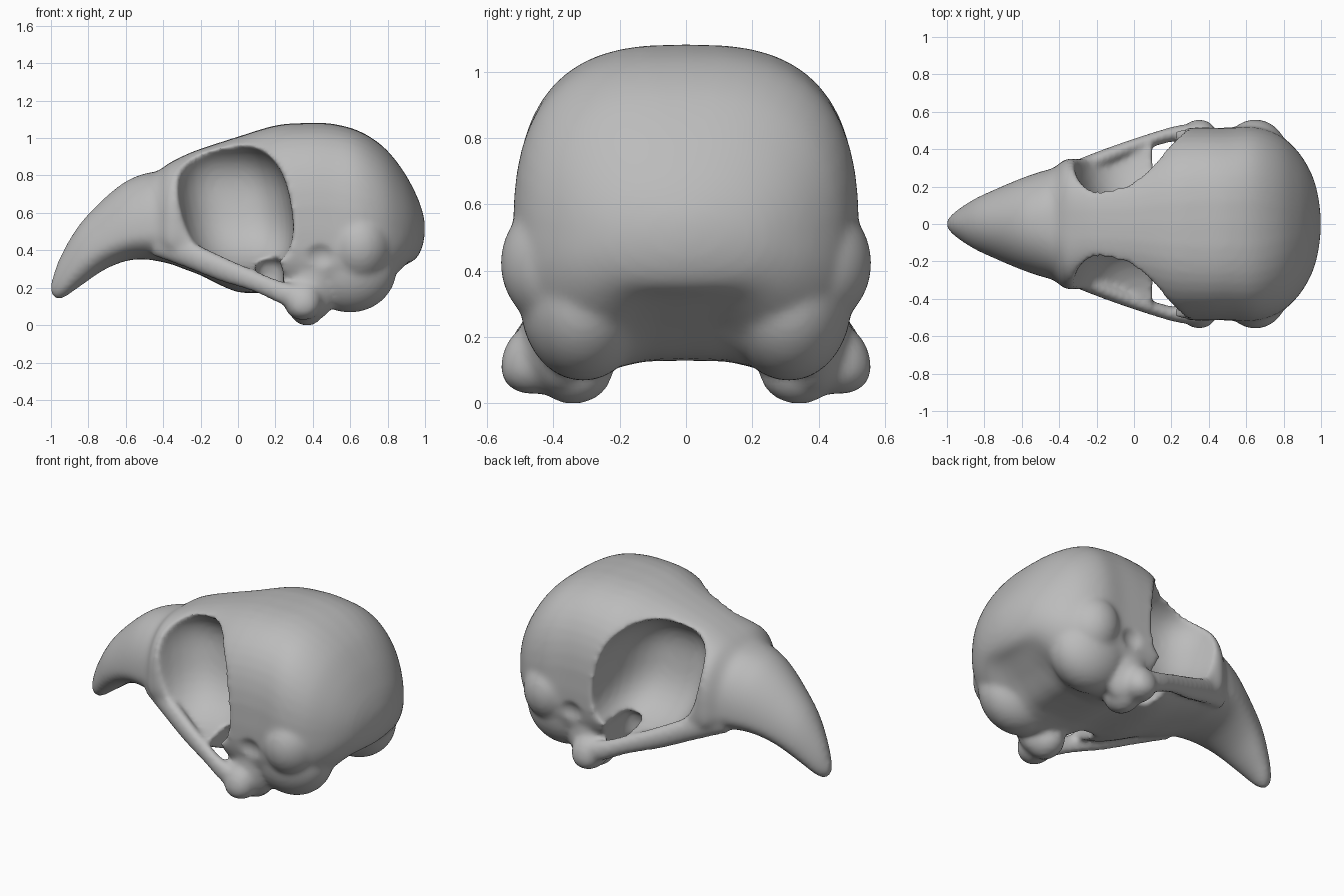
import bpy, bmesh, math
from mathutils import Vector

if "Cube" in bpy.data.objects:
    bpy.data.objects.remove(bpy.data.objects["Cube"], do_unlink=True)


def finish(bm, name):
    bmesh.ops.recalc_face_normals(bm, faces=bm.faces[:])
    mesh = bpy.data.meshes.new(name)
    bm.to_mesh(mesh)
    bm.free()
    ob = bpy.data.objects.new(name, mesh)
    bpy.context.collection.objects.link(ob)
    return ob


def spline(points, steps=5):
    """Smooth samples through tuples of any length."""
    out = []
    last = len(points) - 1
    for i in range(last):
        ring = zip(points[max(i - 1, 0)], points[i], points[i + 1], points[min(i + 2, last)])
        ring = list(ring)
        for k in range(steps):
            t = k / steps
            out.append([b + 0.5 * t * (c - a + t * (2*a - 5*b + 4*c - d + t * (3*(b - c) + d - a)))
                        for a, b, c, d in ring])
    return out + [list(points[-1])]


def loft(rings, name):
    """Closed skin over equal rings of points."""
    bm = bmesh.new()
    rows = [[bm.verts.new(p) for p in ring] for ring in rings]
    n = len(rows[0])
    for a, b in zip(rows, rows[1:]):
        for i in range(n):
            j = (i + 1) % n
            bm.faces.new((a[i], a[j], b[j], b[i]))
    bm.faces.new(rows[0])
    bm.faces.new(rows[-1])
    return finish(bm, name)


def power(v, e):
    return math.copysign(abs(v) ** e, v)


def head_ring(x, top, bottom, mid, half, n, arch, count=48):
    ring = []
    for i in range(count):
        a = math.tau * i / count
        y = half * power(math.cos(a), 2 / n)
        s = power(math.sin(a), 2 / n)
        z = mid + s * (top - mid if s > 0 else mid - bottom)
        if s < 0:
            z -= s * arch * math.exp(-(y / 0.24) ** 4)
        ring.append((x, y, z))
    return ring


def blob(name, centre, radii, p=2, lean=(0, 0)):
    """Rounded lump; a higher p makes it boxier, lean shifts x and y with height."""
    bm = bmesh.new()
    bmesh.ops.create_uvsphere(bm, u_segments=40, v_segments=24, radius=1)
    for v in bm.verts:
        size = sum(abs(c) ** p for c in v.co) ** (1 / p)
        v.co = Vector([c / size * r for c, r in zip(v.co, radii)])
        v.co += Vector((lean[0] * v.co.z, lean[1] * v.co.z, 0)) + Vector(centre)
    return finish(bm, name)


def bar(name, path, side):
    """Tapered rod along x, taller than wide."""
    rings = [[(x, side * (y + r * math.cos(math.tau * i / 12)), z + 1.5 * r * math.sin(math.tau * i / 12))
              for i in range(12)] for x, y, z, r in spline(path)]
    return loft(rings, name)


# Beak and braincase: x, top, bottom, widest height, half width, squareness, arch
stations = [
    (-1.0, .22, .165, .19, .02, 2, 0), (-.95, .36, .135, .23, .07, 2, 0),
    (-.85, .53, .2, .34, .135, 2, 0), (-.72, .67, .29, .42, .195, 2, 0),
    (-.6, .765, .34, .47, .245, 2.1, 0), (-.5, .808, .35, .49, .28, 2.2, 0),
    (-.43, .822, .34, .5, .3, 2.4, 0), (-.36, .868, .325, .5, .348, 2.9, 0),
    (-.28, .908, .295, .48, .348, 2.8, 0),
    (-.2, .94, .265, .46, .37, 2.7, 0), (0, 1.005, .175, .42, .44, 2.6, 0),
    (.2, 1.065, .14, .46, .51, 2.7, .03), (.35, 1.078, .08, .5, .515, 2.8, .05),
    (.5, 1.075, .04, .5, .515, 2.8, .09), (.65, 1.035, .07, .48, .52, 2.8, .08),
    (.78, .95, .16, .48, .475, 2.6, .08), (.88, .83, .25, .48, .385, 2.4, .06),
    (.95, .705, .33, .5, .27, 2.2, .02), (.985, .615, .41, .51, .155, 2, 0),
    (1.0, .55, .48, .515, .04, 2, 0),
]
skull = loft([head_ring(*s) for s in spline(stations)], "skull")

cuts, adds = [], []
for side, tag in ((1, "back"), (-1, "front")):
    # Eye socket, the gap behind the palate, and the ear hollow
    cuts += [
        blob("eye_socket_" + tag, (-.02, side * .53, .64), (.305, .45, .35), 2.6, (-.17, side * -.15)),
        blob("palate_gap_" + tag, (.17, side * .37, .18), (.075, .15, .18), 4),
        blob("ear_hollow_" + tag, (.44, side * .59, .36), (.11, .11, .1)),
    ]
    # Cheekbone, jaw joint and low swellings at the back
    adds += [
        bar("cheekbone_" + tag, [(-.45, .23, .44, .05), (-.3, .295, .39, .052), (-.1, .375, .305, .048),
                                 (.1, .45, .228, .04), (.25, .487, .165, .044), (.38, .48, .13, .055)], side),
        blob("jaw_joint_" + tag, (.37, side * .34, .1), (.1, .12, .105)),
        blob("jaw_hinge_" + tag, (.35, side * .43, .14), (.105, .125, .115), 2.2, (0, side * -.25)),
        blob("jaw_root_" + tag, (.39, side * .38, .22), (.15, .115, .2)),
        blob("rear_jaw_swelling_" + tag, (.6, side * .31, .3), (.25, .19, .235)),
        blob("temple_swelling_" + tag, (.65, side * .35, .42), (.18, .21, .21)),
    ]

# Carve, fuse and soften into one bone
for part, operation in [(c, 'DIFFERENCE') for c in cuts] + [(a, 'UNION') for a in adds]:
    part.hide_render = True
    mod = skull.modifiers.new(part.name, 'BOOLEAN')
    mod.operation = operation
    mod.solver = 'EXACT'
    mod.object = part
remesh = skull.modifiers.new("fuse", 'REMESH')
remesh.mode = 'VOXEL'
remesh.voxel_size = 0.016
soften = skull.modifiers.new("soften", 'SMOOTH')
soften.factor = 0.5
soften.iterations = 9

bpy.context.view_layer.update()
graph = bpy.context.evaluated_depsgraph_get()
mesh = bpy.data.meshes.new_from_object(skull.evaluated_get(graph))
skull.modifiers.clear()
skull.data = mesh
for part in cuts + adds:
    bpy.data.objects.remove(part, do_unlink=True)

# Stand on the ground, centred
xs = [v.co.x for v in mesh.vertices]
low = min(v.co.z for v in mesh.vertices)
middle = (max(xs) + min(xs)) / 2
for v in mesh.vertices:
    v.co -= Vector((middle, 0, low))

# Bone colour
bone = bpy.data.materials.new("grey_bone")
bone.use_nodes = True
colour = (0.5, 0.5, 0.5, 1)
bone.diffuse_color = colour
bone.node_tree.nodes["Principled BSDF"].inputs["Base Color"].default_value = colour
mesh.materials.clear()
mesh.materials.append(bone)
mesh.shade_smooth()
